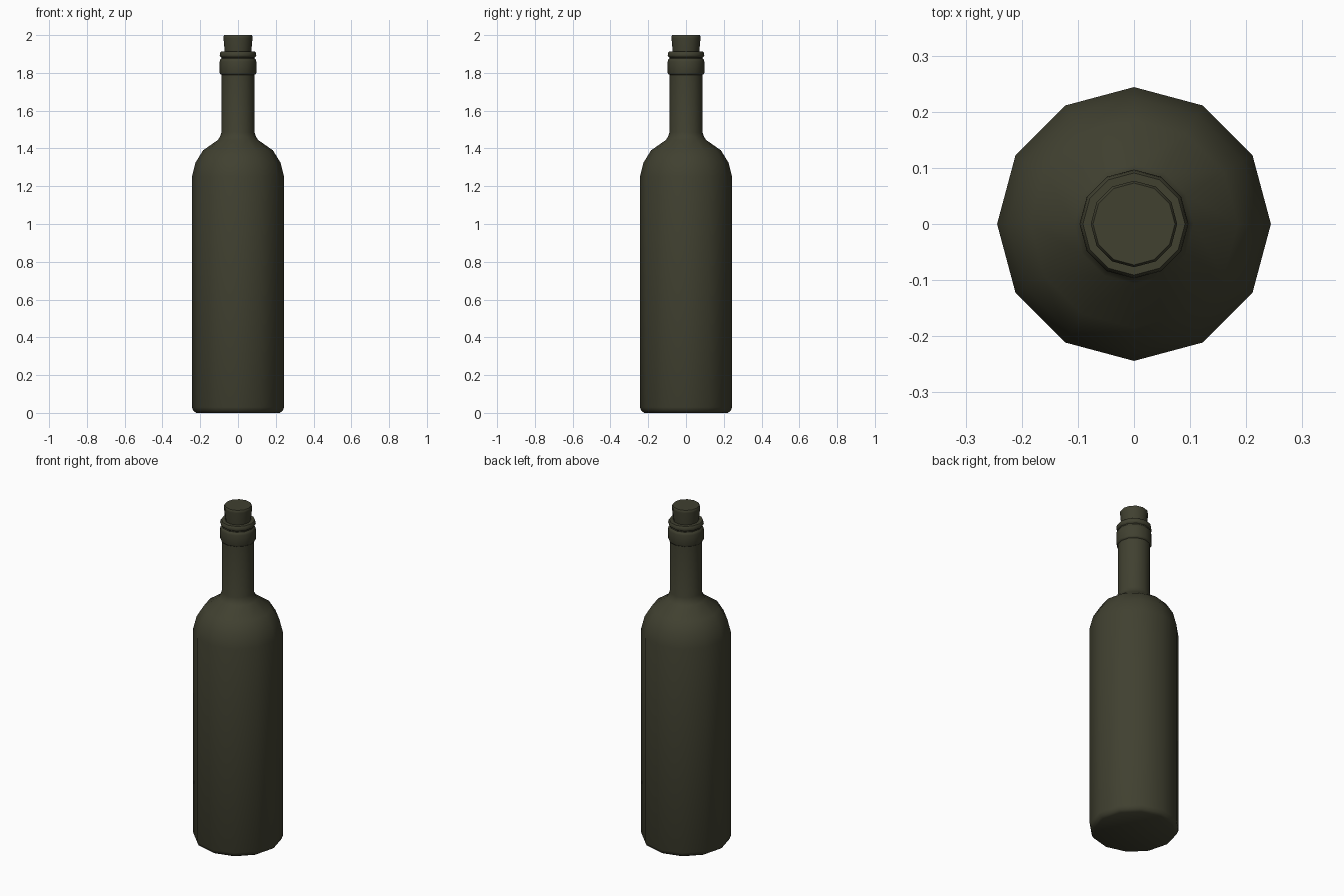
import bpy, bmesh, math

if "Cube" in bpy.data.objects:
    bpy.data.objects.remove(bpy.data.objects["Cube"])

SIDES = 12

glass = bpy.data.materials.new("dark olive")
glass.diffuse_color = (0.052, 0.052, 0.03, 1)
glass.use_nodes = True
glass.node_tree.nodes["Principled BSDF"].inputs["Base Color"].default_value = glass.diffuse_color


def lathe(name, profile, material):
    """Revolve (radius, height) points around z and cap both ends."""
    bm = bmesh.new()
    rings = []
    for r, z in profile:
        rings.append([bm.verts.new((r * math.cos(2 * math.pi * i / SIDES),
                                    r * math.sin(2 * math.pi * i / SIDES), z))
                      for i in range(SIDES)])
    for a, b in zip(rings, rings[1:]):
        for i in range(SIDES):
            j = (i + 1) % SIDES
            bm.faces.new((a[i], a[j], b[j], b[i]))
    bm.faces.new(list(reversed(rings[0])))
    bm.faces.new(rings[-1])
    mesh = bpy.data.meshes.new(name)
    bm.to_mesh(mesh)
    bm.free()
    mesh.materials.append(material)
    obj = bpy.data.objects.new(name, mesh)
    bpy.context.collection.objects.link(obj)
    bpy.ops.object.select_all(action='DESELECT')
    obj.select_set(True)
    bpy.context.view_layer.objects.active = obj
    bpy.ops.object.shade_smooth_by_angle(angle=math.radians(42))
    return obj


# Body, shoulder, neck, collar and lip ring
lathe("bottle", [
    (0.220, 0.0), (0.236, 0.01), (0.244, 0.03), (0.244, 1.25),
    (0.225, 1.325), (0.185, 1.39), (0.106, 1.445), (0.094, 1.465),
    (0.088, 1.485), (0.088, 1.79),
    (0.094, 1.793), (0.097, 1.80), (0.097, 1.86), (0.094, 1.870),
    (0.088, 1.876), (0.088, 1.882),
    (0.095, 1.887), (0.097, 1.893), (0.095, 1.905), (0.091, 1.912),
], glass)

# Tapered cork standing out of the mouth
lathe("cork", [(0.069, 1.90), (0.077, 1.985), (0.077, 1.994), (0.073, 2.0)], glass)
